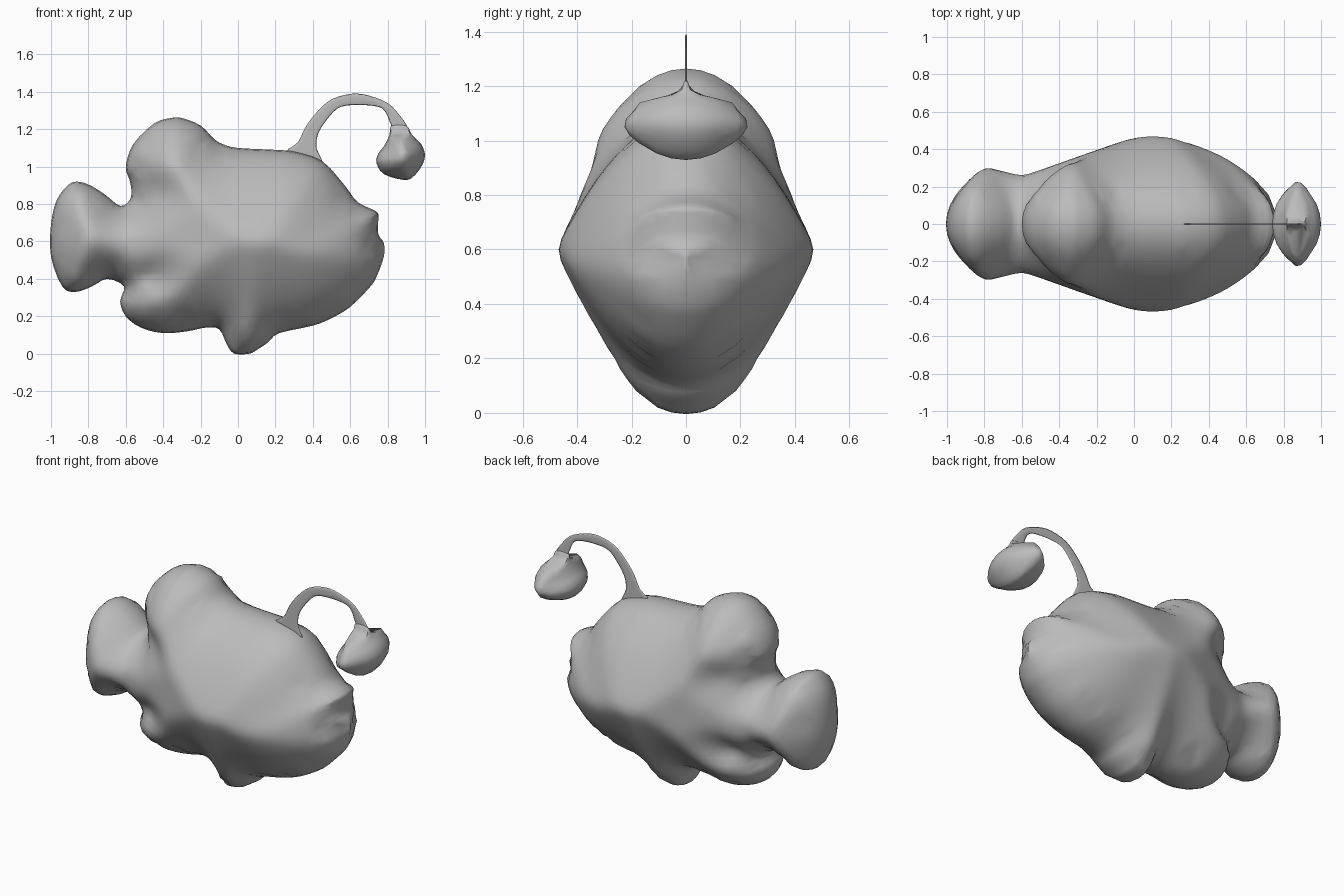
import bpy
import bmesh
from math import sqrt
from mathutils import Vector
from mathutils.geometry import delaunay_2d_cdt

if "Cube" in bpy.data.objects:
    bpy.data.objects.remove(bpy.data.objects["Cube"])

grey = bpy.data.materials.new("plain grey")
grey.use_nodes = True
grey.diffuse_color = (0.5, 0.5, 0.5, 1)
grey.node_tree.nodes["Principled BSDF"].inputs["Base Color"].default_value = grey.diffuse_color


def smooth_loop(profile, steps=3):
    """Closed Catmull-Rom loop through (x, z) points given in hundredths."""
    pts = [Vector(p) / 100 for p in profile]
    loop = []
    count = len(pts)
    for i in range(count):
        a, b, c, d = (pts[(i + k) % count] for k in (-1, 0, 1, 2))
        for s in range(steps):
            t = s / steps
            loop.append(0.5 * (2 * b + (c - a) * t + (2 * a - 5 * b + 4 * c - d) * t * t
                               + (3 * b - a - 3 * c + d) * t ** 3))
    return loop


def segment_distance(p, a, b):
    along = b - a
    t = (p - a).dot(along) / along.length_squared
    return (p - a - along * min(max(t, 0), 1)).length


def edge_distance(p, loop):
    return min(segment_distance(p, loop[i - 1], loop[i]) for i in range(len(loop)))


def inside(p, loop):
    hit = False
    for i in range(len(loop)):
        a, b = loop[i - 1], loop[i]
        if (a.y > p.y) != (b.y > p.y):
            if p.x < a.x + (p.y - a.y) / (b.y - a.y) * (b.x - a.x):
                hit = not hit
    return hit


def inflate(name, profile, depth, spacing=0.04, relax=0):
    """Fill a clockwise outline in the xz plane, swell it by depth(point, distance), mirror it."""
    loop = smooth_loop(profile)
    count = len(loop)
    inner = []

    # rows that follow the rim
    for inset in (0.006, 0.024):
        for i in range(count):
            along = (loop[(i + 1) % count] - loop[i - 1]).normalized()
            p = loop[i] + Vector((along.y, -along.x)) * inset
            if inside(p, loop) and edge_distance(p, loop) > inset * 0.9:
                inner.append(p)

    # staggered grid for the middle
    for row in range(int(1.5 / spacing)):
        for col in range(int(2.2 / spacing)):
            p = Vector((-1.1 + (col + row % 2 / 2) * spacing, row * spacing))
            if inside(p, loop) and edge_distance(p, loop) > 0.045:
                inner.append(p)

    flat, _, tris, *_ = delaunay_2d_cdt(loop + inner, [], [list(range(count))], 1, 1e-5)
    bm = bmesh.new()
    verts = []
    rim = set()
    for p in flat:
        d = edge_distance(p, loop)
        v = bm.verts.new((p.x, 0 if d < 1e-4 else depth(p, d), p.y))
        if d < 0.075:
            rim.add(v)
        verts.append(v)
    for tri in tris:
        bm.faces.new([verts[i] for i in tri])

    # soften the ridge along the middle
    for _ in range(relax):
        moved = {v: sum(e.other_vert(v).co.y for e in v.link_edges) / len(v.link_edges)
                 for v in bm.verts if v not in rim and v.link_edges}
        for v, y in moved.items():
            v.co.y = (v.co.y + y) / 2
    bm.normal_update()
    for f in bm.faces:
        if f.normal.y < 0:
            f.normal_flip()

    mesh = bpy.data.meshes.new(name)
    bm.to_mesh(mesh)
    bm.free()
    mesh.materials.append(grey)
    obj = bpy.data.objects.new(name, mesh)
    bpy.context.collection.objects.link(obj)
    mirror = obj.modifiers.new("Mirror", "MIRROR")
    mirror.use_axis = (False, True, False)
    mirror.merge_threshold = 0.0005
    bpy.ops.object.select_all(action="DESELECT")
    obj.select_set(True)
    bpy.context.view_layer.objects.active = obj
    bpy.ops.object.shade_smooth_by_angle(angle=1.0)


# body profile, clockwise from the tail
tail_top = [(-100, 69), (-97, 82), (-91, 90), (-86, 92), (-79, 90), (-71, 85), (-63, 79)]
top_fin = [(-58, 82), (-57, 87), (-58, 93), (-60, 100), (-56, 112), (-45, 123), (-36, 126),
           (-30, 126), (-20, 122), (-13, 115), (-8, 112)]
back = [(0, 110), (20, 109), (30, 108), (45, 103), (57, 90), (64, 81)]
snout = [(74, 76), (75, 72), (75, 64), (78, 59), (78, 52), (74, 41), (70, 35)]
belly = [(60, 25), (50, 19), (40, 15), (22, 11)]
belly_fin = [(16, 6), (10, 2), (6, 0), (-2, 0), (-6, 5), (-10, 13)]
lower_fin = [(-17, 14), (-27, 12), (-40, 11), (-52, 14), (-60, 20), (-63, 28), (-61, 36)]
tail_bottom = [(-70, 40), (-78, 36), (-87, 33), (-94, 36), (-100, 52)]

# creases between the fins and the tail root, and at the mouth
fin_creases = [(Vector((-0.62, 0.8)), Vector((-0.48, 0.86))),
               (Vector((-0.62, 0.37)), Vector((-0.48, 0.4)))]
mouth_crease = (Vector((0.76, 0.68)), Vector((0.69, 0.69)))


def body_depth(p, d):
    d = min(d, 0.05 + segment_distance(p, *mouth_crease))
    for crease in fin_creases:
        d = min(d, 0.06 + segment_distance(p, *crease))
    waist = 0.255 + 0.35 * abs(p.x + 0.6)
    return min(0.68 * sqrt(d), waist, max(0.008, (0.78 - p.x) * 2.6))


inflate("body", tail_top + top_fin + back + snout + belly + belly_fin + lower_fin + tail_bottom,
        body_depth, relax=2)

# lure stalk: a thin flat ribbon
stalk_outer = [(26, 108), (32, 113), (36, 121), (42, 129), (50, 136), (61, 139), (70, 138),
               (80, 134), (86, 128), (91, 120)]
stalk_inner = [(86, 117), (82, 122), (79, 129), (75, 132), (65, 133), (55, 132), (49, 127),
               (43, 118), (42, 110), (45, 102), (36, 104)]
inflate("lure_stalk", stalk_outer + stalk_inner, lambda p, d: 0.003)


def bulb_depth(p, d):
    neck = max(0.003, (1.24 - p.y) * 0.3, 0.02 + (1.175 - p.y) * 4.5)
    return min(0.7 * sqrt(d), neck)


# lure bulb: swollen low, pinched at the neck
bulb = [(82, 122), (90, 122), (93, 117), (98, 112), (100, 106), (98, 100), (93, 94), (88, 93),
        (78, 96), (74, 102), (75, 107), (78, 111), (81, 117)]
inflate("lure_bulb", bulb, bulb_depth, spacing=0.03)
